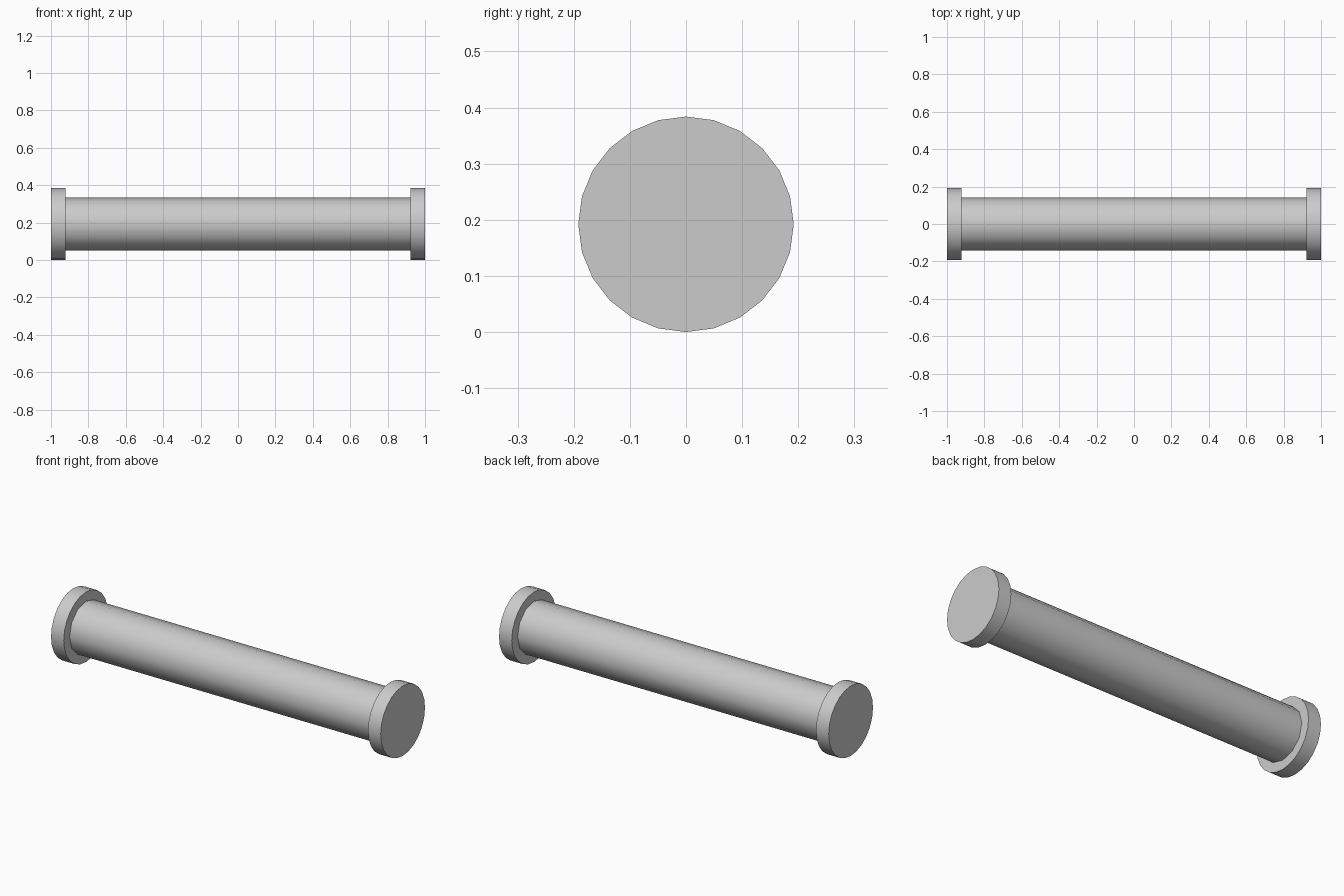
import bpy, math

if "Cube" in bpy.data.objects:
    bpy.data.objects.remove(bpy.data.objects["Cube"])

R = 0.192        # flange radius
SHAFT_R = 0.142
FLANGE = 0.077   # flange thickness


def rod(name, radius, length, x, sides):
    """Capped cylinder lying along x, with a vertex at the top."""
    bpy.ops.mesh.primitive_cylinder_add(
        vertices=sides, radius=radius, depth=length,
        location=(x, 0, R), rotation=(0, math.pi / 2, 0))
    ob = bpy.context.object
    ob.name = name
    bpy.ops.object.transform_apply(location=False, rotation=True, scale=True)
    bpy.ops.object.shade_smooth_by_angle(angle=math.radians(40))
    return ob


# Central shaft, ending against the inner flange faces
rod("shaft", SHAFT_R, 2 - 2 * FLANGE, 0, 12)

# End flanges
for side, label in ((-1, "left"), (1, "right")):
    rod(label + "_flange", R, FLANGE, side * (1 - FLANGE / 2), 24)
